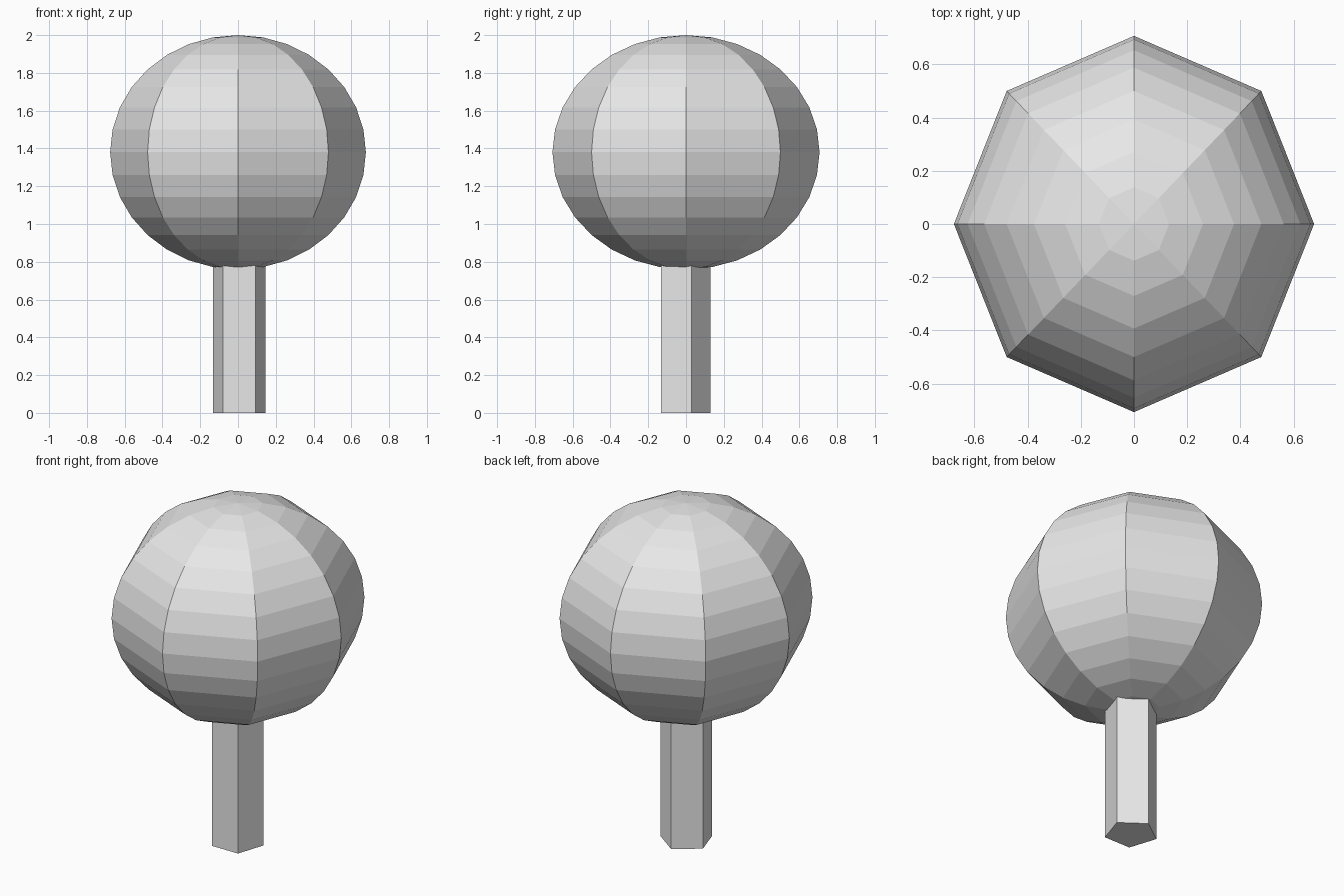
import bpy
from math import radians

# Remove the default cube
cube = bpy.data.objects.get("Cube")
if cube:
    bpy.data.objects.remove(cube, do_unlink=True)

# Single flat colour
grey = bpy.data.materials.new("light_grey")
grey.use_nodes = True
colour = (0.8, 0.8, 0.8, 1.0)
grey.diffuse_color = colour
grey.node_tree.nodes["Principled BSDF"].inputs["Base Color"].default_value = colour


def finish(name):
    """Name the new primitive, colour it and keep its faces flat."""
    obj = bpy.context.object
    obj.name = obj.data.name = name
    obj.data.materials.append(grey)
    bpy.ops.object.shade_flat()
    return obj


# Crown: eight-sided faceted ball, slightly squashed
bpy.ops.mesh.primitive_uv_sphere_add(segments=8, ring_count=16, radius=1,
                                     location=(0, 0, 1.38))
crown = finish("tree_crown")
crown.scale = (0.677, 0.707, 0.62)

# Trunk: five-sided post with a flat front, sunk into the crown
trunk_height = 0.82
bpy.ops.mesh.primitive_cylinder_add(vertices=5, radius=0.1455, depth=trunk_height,
                                    location=(0.007, -0.015, trunk_height / 2))
trunk = finish("tree_trunk")

# Turn the trunk so that one corner points to the back
corner = max(trunk.data.vertices, key=lambda v: v.co.y)
if abs(corner.co.x) > 0.01:
    trunk.rotation_euler.z = radians(18)
